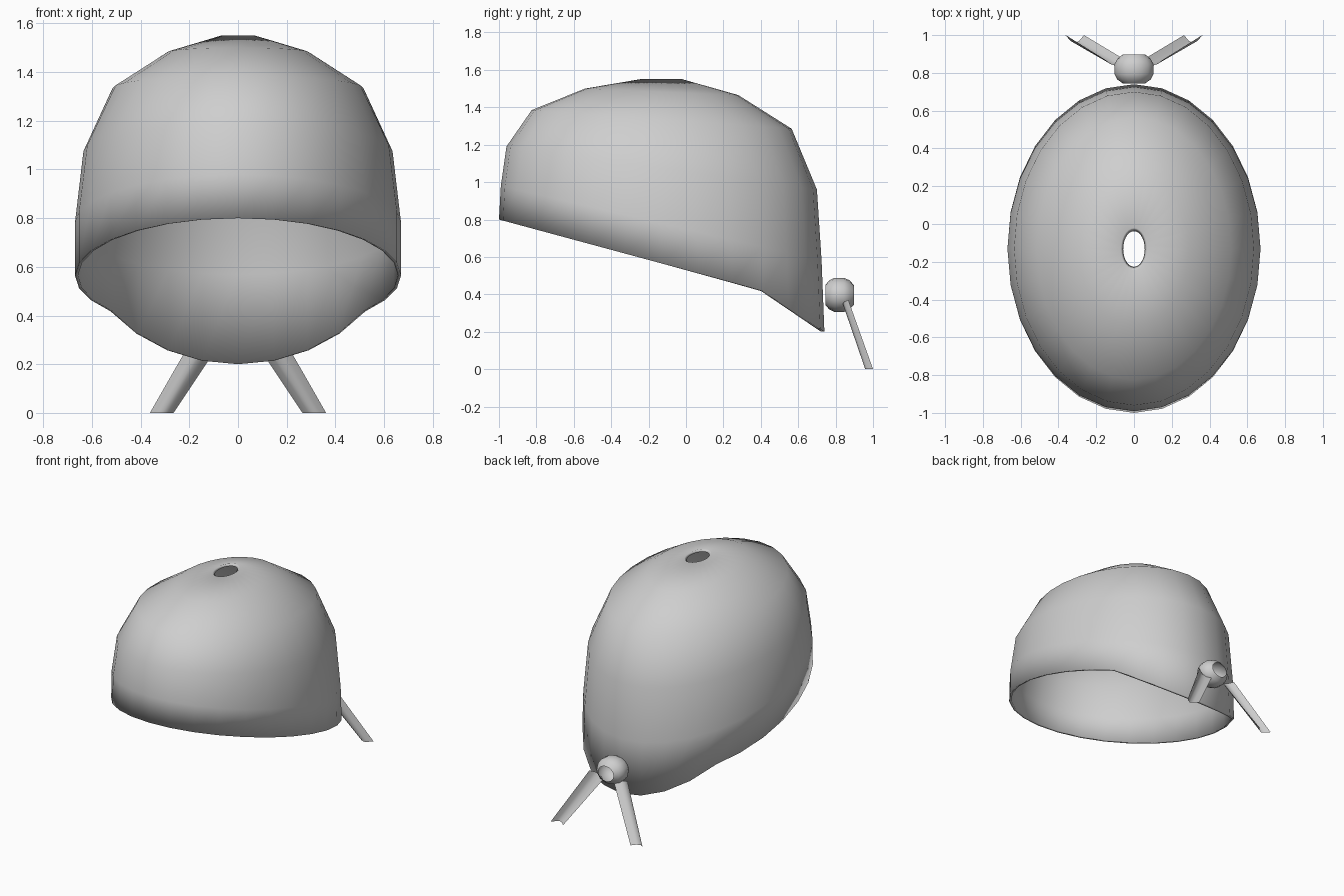
import bpy
import math

cube = bpy.data.objects.get("Cube")
if cube:
    bpy.data.objects.remove(cube)

grey = bpy.data.materials.new("light_grey")
grey.use_nodes = True
grey.diffuse_color = (0.62, 0.62, 0.62, 1)
grey.node_tree.nodes["Principled BSDF"].inputs["Base Color"].default_value = (0.62, 0.62, 0.62, 1)


def loft(name, rows, closed=False, wrap=False):
    """Skin rows of points; closed joins each row's ends, wrap joins last row to first."""
    n, count = len(rows[0]), len(rows)
    faces = []
    for r in range(count if wrap else count - 1):
        s = (r + 1) % count
        for i in range(n if closed else n - 1):
            j = (i + 1) % n
            faces.append((r * n + i, r * n + j, s * n + j, s * n + i))
    mesh = bpy.data.meshes.new(name)
    mesh.from_pydata([p for row in rows for p in row], [], faces)
    mesh.polygons.foreach_set("use_smooth", [True] * len(faces))
    mesh.materials.append(grey)
    obj = bpy.data.objects.new(name, mesh)
    bpy.context.collection.objects.link(obj)
    return obj


# Cap: tilted oval rings given as half width, front y, front z, back y, back z
SIDES = 28
RINGS = [
    (0.67, -1.0, 0.80, 0.74, 0.33),
    (0.67, -0.99, 0.98, 0.725, 0.58),
    (0.635, -0.96, 1.19, 0.70, 0.96),
    (0.515, -0.825, 1.385, 0.565, 1.285),
    (0.29, -0.54, 1.50, 0.28, 1.465),
    (0.07, -0.245, 1.55, -0.02, 1.55),
]


def cap_ring(ring, inset, drop, is_rim):
    half, y0, z0, y1, z1 = ring
    row = []
    for i in range(SIDES):
        a = math.tau * i / SIDES
        t = (1 + math.sin(a)) / 2
        y = (y0 + y1) / 2 + ((y1 - y0) / 2 - inset * 1.4) * math.sin(a)
        z = z0 + (z1 - z0) * t - drop
        if is_rim:
            # the rim falls away more steeply at the back
            z -= 0.13 * max(0, (y0 + (y1 - y0) * t - 0.41) / 0.33)
        row.append(((half - inset) * math.cos(a), y, z))
    return row


outer = [cap_ring(r, 0, 0, k == 0) for k, r in enumerate(RINGS)]
inner = [cap_ring(r, 0.013, 0.012 if k else 0, k == 0) for k, r in enumerate(RINGS)]
loft("cap", outer + inner[::-1], closed=True, wrap=True)

# Knot: bead open along y
KNOT = [(0.745, 0.06), (0.765, 0.088), (0.795, 0.104), (0.845, 0.104), (0.875, 0.088), (0.897, 0.06)]
loft("knot", [[(r * math.cos(math.tau * i / 16), y, 0.397 - 0.88 * r * math.sin(math.tau * i / 16))
               for i in range(16)] for y, r in KNOT], closed=True)


# Tails: strips with a trough-shaped section, open to the back
def tail_row(x0, z0, x1, z1, y, depth, side):
    row = []
    for i in range(5):
        t = i / 4
        row.append((side * (x0 + (x1 - x0) * t),
                    y - depth * math.sin(math.pi * t),
                    z0 + (z1 - z0) * t))
    return row[::side]


for label, side in (("left", 1), ("right", -1)):
    loft(label + "_tail", [tail_row(0.045, 0.33, 0.15, 0.37, 0.868, 0.03, side),
                           tail_row(0.265, 0, 0.362, 0, 1.0, 0.042, side)])
